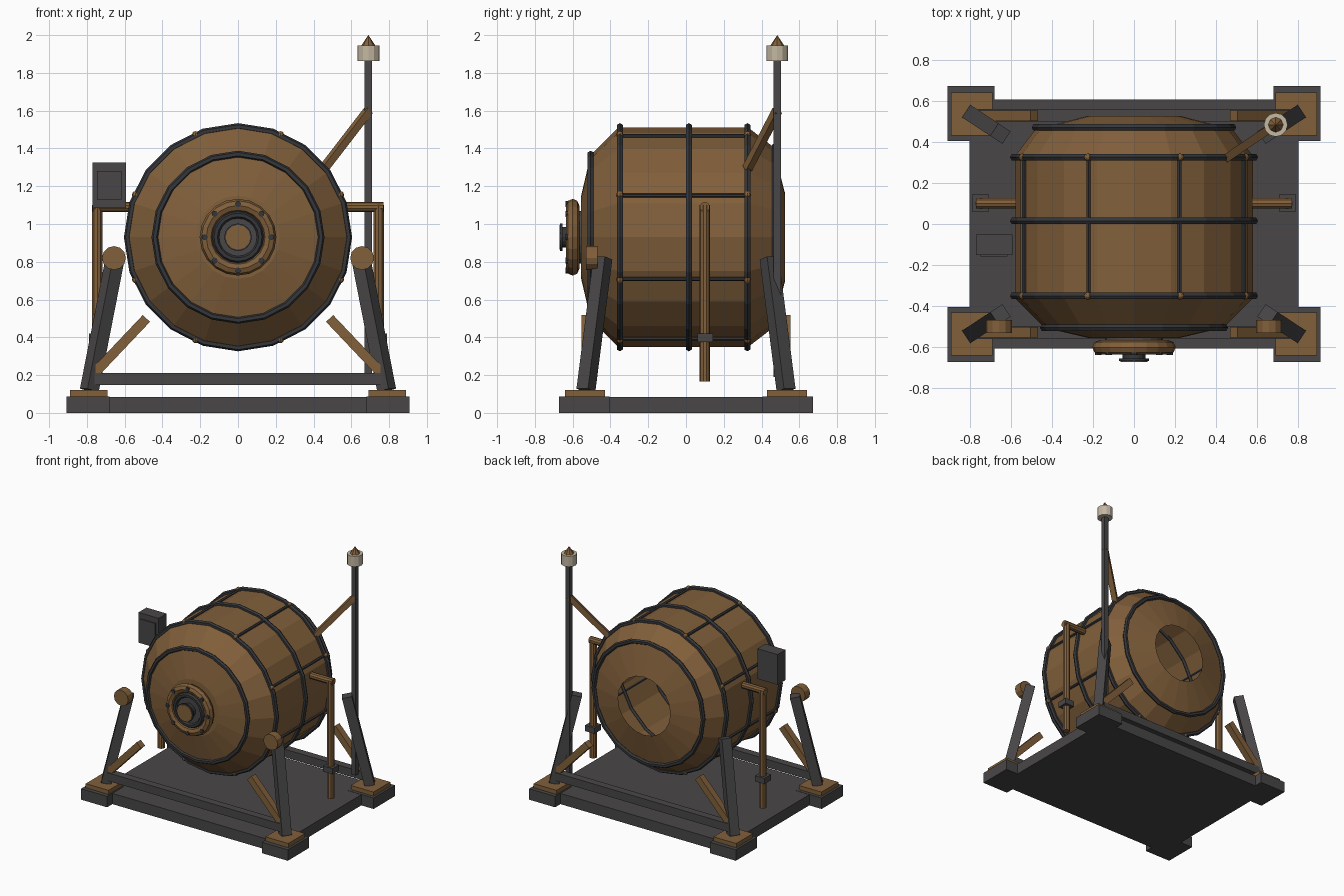
import bpy, bmesh, math
from mathutils import Vector, Matrix

if "Cube" in bpy.data.objects:
    bpy.data.objects.remove(bpy.data.objects["Cube"])


def mat(name, rgb):
    m = bpy.data.materials.new(name)
    m.diffuse_color = (*rgb, 1)
    m.use_nodes = True
    m.node_tree.nodes["Principled BSDF"].inputs["Base Color"].default_value = m.diffuse_color
    return m


BROWN = mat("bronze brown", (0.22, 0.115, 0.043))
GREY = mat("dark grey", (0.066, 0.062, 0.062))
IRON = mat("blackened iron", (0.036, 0.037, 0.041))
CREAM = mat("lamp cream", (0.55, 0.48, 0.36))
CZ = 0.93  # height of the drum axis


def finish(name, bm, m):
    bmesh.ops.recalc_face_normals(bm, faces=bm.faces)
    me = bpy.data.meshes.new(name)
    bm.to_mesh(me)
    bm.free()
    me.materials.append(m)
    ob = bpy.data.objects.new(name, me)
    bpy.context.collection.objects.link(ob)
    return ob


def box(name, lo, hi, m):
    bm = bmesh.new()
    bmesh.ops.create_cube(bm, size=1)
    lo, hi = Vector(lo), Vector(hi)
    for v in bm.verts:
        v.co = (lo + hi) / 2 + v.co * (hi - lo)
    return finish(name, bm, m)


def span(a, b):
    a, b = Vector(a), Vector(b)
    d = b - a
    return Matrix.Translation((a + b) / 2) @ d.to_track_quat('Z', 'Y').to_matrix().to_4x4(), d.length


def beam(name, a, b, w, m):
    M, length = span(a, b)
    bm = bmesh.new()
    bmesh.ops.create_cube(bm, size=1, matrix=M @ Matrix.Diagonal((w, w, length, 1)))
    return finish(name, bm, m)


def rod(name, a, b, r, m, n=10, r2=None):
    M, length = span(a, b)
    bm = bmesh.new()
    bmesh.ops.create_cone(bm, cap_ends=True, segments=n, radius1=r,
                          radius2=r if r2 is None else r2, depth=length, matrix=M)
    return finish(name, bm, m)


def lathe(name, prof, m, n=20, closed=False):
    """Revolve (y, radius) points round the drum axis."""
    bm = bmesh.new()
    rows = []
    for y, r in prof:
        if r == 0:
            rows.append([bm.verts.new((0, y, CZ))] * n)
        else:
            rows.append([bm.verts.new((r * math.sin(2 * math.pi * k / n), y,
                                       CZ + r * math.cos(2 * math.pi * k / n))) for k in range(n)])
    pairs = list(zip(rows, rows[1:])) + ([(rows[-1], rows[0])] if closed else [])
    for a, b in pairs:
        for k in range(n):
            j = (k + 1) % n
            vs = list(dict.fromkeys((a[k], a[j], b[j], b[k])))
            bm.faces.new(vs)
    return finish(name, bm, m)


def ring(name, y, r, t, m, n=20, sides=6):
    lathe(name, [(y + t * math.sin(i * 2 * math.pi / sides), r + t * math.cos(i * 2 * math.pi / sides))
                 for i in range(sides)], m, n, True)


def ball(name, co, r, m):
    bm = bmesh.new()
    bmesh.ops.create_uvsphere(bm, u_segments=8, v_segments=6, radius=r,
                              matrix=Matrix.Translation(co))
    finish(name, bm, m)


# drum shell, open at the back
lathe("drum_shell", [(-0.555, 0), (-0.555, 0.22), (-0.505, 0.435), (-0.36, 0.58),
                     (0.33, 0.58), (0.46, 0.48), (0.525, 0.23)], BROWN)

# hoops round the drum
for y, r in ((-0.505, 0.44), (-0.35, 0.586), (0.015, 0.586), (0.325, 0.586), (0.47, 0.48)):
    ring("drum_hoop", y, r, 0.018, IRON)

# lengthwise straps with rivets at the hoops
for k in range(8):
    a = math.radians(22.5 + 45 * k)
    s, c = math.sin(a), math.cos(a)
    rod("drum_strap", (0.58 * s, -0.35, CZ + 0.58 * c), (0.58 * s, 0.325, CZ + 0.58 * c),
        0.011, IRON, 6)
    for y in (-0.35, 0.325):
        ball("strap_rivet", (0.587 * s, y, CZ + 0.587 * c), 0.019, BROWN)

# front hub: rounded flange, bolts, bearing ring, neck and cap
ring("hub_flange", -0.6, 0.168, 0.035, BROWN, 20, 8)
for k in range(8):
    a = math.pi * k / 4
    x, z = 0.175 * math.sin(a), CZ + 0.175 * math.cos(a)
    rod("flange_bolt", (x, -0.6, z), (x, -0.638, z), 0.016, IRON, 8)
ring("bearing_ring", -0.615, 0.118, 0.018, IRON)
lathe("bearing_plate", [(-0.555, 0.14), (-0.61, 0.14), (-0.61, 0)], GREY)
rod("hub_neck", (0, -0.6, CZ), (0, -0.657, CZ), 0.055, IRON, 16)
rod("hub_rim", (0, -0.655, CZ), (0, -0.667, CZ), 0.073, IRON, 16)
rod("hub_cap", (0, -0.66, CZ), (0, -0.671, CZ), 0.066, BROWN, 12)

# base plate
box("base_plate", (-0.8, -0.605, 0), (0.8, 0.605, 0.085), GREY)

for sx in (-1, 1):
    for sy in (-1, 1):
        # corner foot, pad, leaning leg and diagonal brace
        box("corner_foot", (min(sx * 0.68, sx * 0.908), min(sy * 0.405, sy * 0.672), 0),
            (max(sx * 0.68, sx * 0.908), max(sy * 0.405, sy * 0.672), 0.087), GREY)
        box("foot_pad", (min(sx * 0.69, sx * 0.89), min(sy * 0.43, sy * 0.64), 0.08),
            (max(sx * 0.69, sx * 0.89), max(sy * 0.43, sy * 0.64), 0.12), BROWN)
        beam("support_leg", (sx * 0.787, sy * 0.53, 0.12), (sx * 0.65, sy * 0.44, 0.82), 0.073, GREY)
        beam("diagonal_brace", (sx * 0.76, sy * 0.527, 0.21), (sx * 0.485, sy * 0.527, 0.5),
             0.052, BROWN)
    # roller on the front leg
    rod("front_roller", (sx * 0.657, -0.53, 0.82), (sx * 0.657, -0.468, 0.82), 0.063, BROWN, 12)
    # side pipe with elbow arm and clamp
    rod("side_pipe", (sx * 0.745, 0.1, 0.165), (sx * 0.745, 0.1, 1.1), 0.028, BROWN)
    rod("pipe_arm", (sx * 0.77, 0.1, 1.09), (sx * 0.575, 0.1, 1.09), 0.027, BROWN)
    box("pipe_clamp", (sx * 0.747 - 0.042, 0.06, 0.375), (sx * 0.747 + 0.042, 0.143, 0.42), GREY)

# cross beams between the legs, front and back
for sy in (-1, 1):
    box("cross_beam", (-0.76, sy * 0.53 - 0.03, 0.148), (0.76, sy * 0.53 + 0.03, 0.212), GREY)

# control box
box("control_box", (-0.77, -0.15, 1.085), (-0.592, -0.05, 1.325), GREY)
box("control_panel", (-0.747, -0.158, 1.13), (-0.617, -0.148, 1.28), GREY)

# mast with stay and lamp
MX, MY = 0.69, 0.483
box("mast", (MX - 0.019, MY - 0.019, 0.19), (MX + 0.019, MY + 0.019, 1.88), GREY)
beam("mast_stay", (MX, MY, 1.6), (0.455, 0.325, 1.295), 0.04, BROWN)
rod("lamp_body", (MX, MY, 1.862), (MX, MY, 1.945), 0.058, CREAM, 12)
rod("lamp_tip", (MX, MY, 1.94), (MX, MY, 2.0), 0.04, BROWN, 8, 0)
